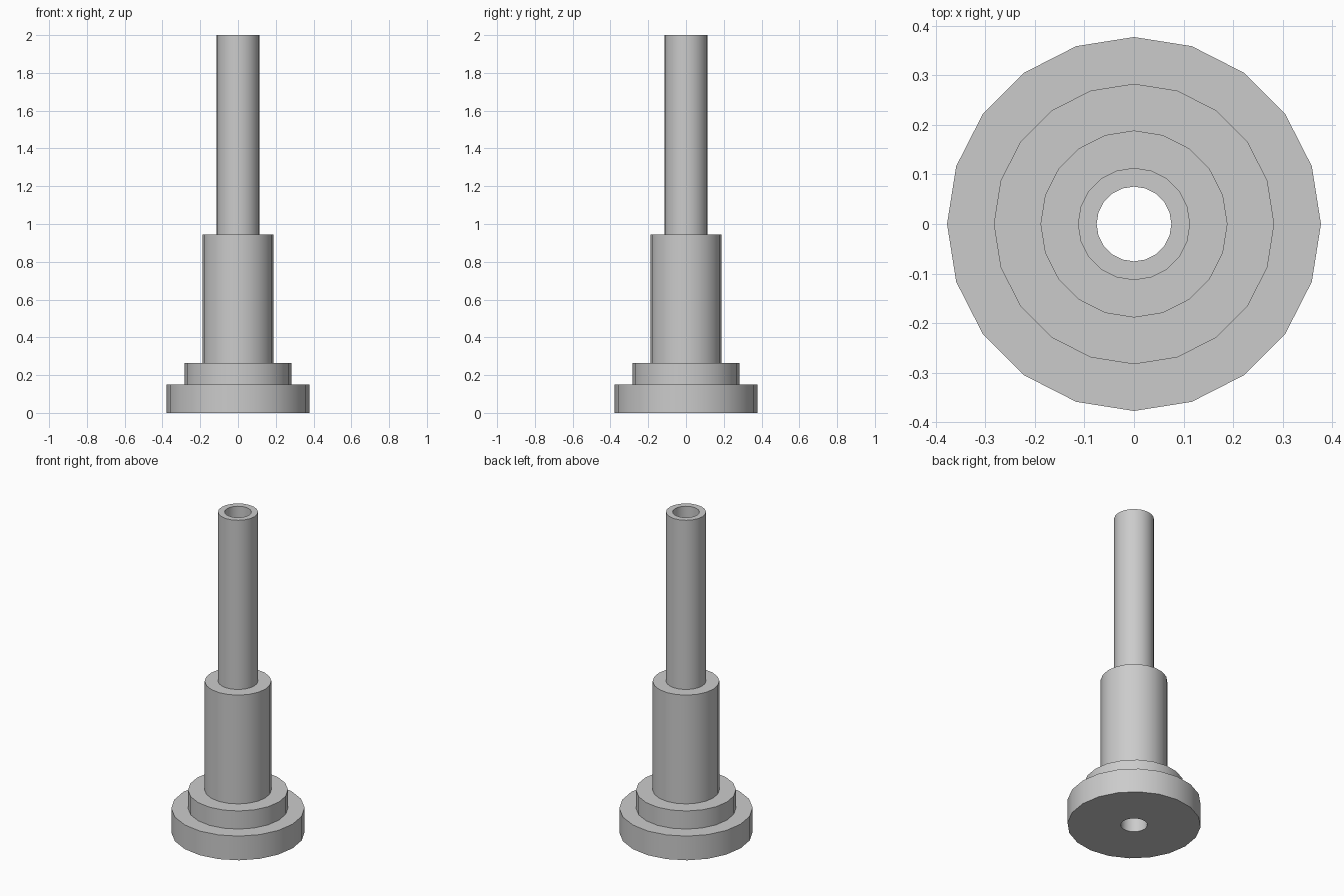
import bpy, bmesh
from math import radians, tau
from mathutils import Vector

cube = bpy.data.objects.get("Cube")
if cube:
    bpy.data.objects.remove(cube, do_unlink=True)

UNIT = 2 / 53      # overall height is 53 units
SIDES = 20
BORE = 2           # radius of the hole through the whole part

# Plain grey metal
grey = bpy.data.materials.new("grey_metal")
grey.use_nodes = True
grey.diffuse_color = (0.6, 0.6, 0.6, 1)
grey.node_tree.nodes["Principled BSDF"].inputs["Base Color"].default_value = grey.diffuse_color

# Steps from the bottom up: (radius, top height)
steps = [(10, 4), (7.5, 7), (5, 25), (3, 53)]

# Closed half-section: up the stepped outside, down the bore
profile = [(BORE, 0)]
bottom = 0
for radius, top in steps:
    profile += [(radius, bottom), (radius, top)]
    bottom = top
profile.append((BORE, bottom))

# Revolve the section around the vertical axis
bm = bmesh.new()
verts = [bm.verts.new(Vector((r, 0, z)) * UNIT) for r, z in profile]
edges = [bm.edges.new((a, b)) for a, b in zip(verts, verts[1:] + verts[:1])]
bmesh.ops.spin(bm, geom=verts + edges, cent=(0, 0, 0), axis=(0, 0, 1),
               angle=tau, steps=SIDES, use_merge=True)
bmesh.ops.remove_doubles(bm, verts=bm.verts, dist=0.0001)
bmesh.ops.recalc_face_normals(bm, faces=bm.faces)

mesh = bpy.data.meshes.new("stepped_hollow_shaft")
bm.to_mesh(mesh)
bm.free()
mesh.materials.append(grey)
shaft = bpy.data.objects.new("stepped_hollow_shaft", mesh)
bpy.context.collection.objects.link(shaft)

# Smooth walls, crisp step edges
bpy.ops.object.select_all(action="DESELECT")
shaft.select_set(True)
bpy.context.view_layer.objects.active = shaft
bpy.ops.object.shade_smooth_by_angle(angle=radians(30))
